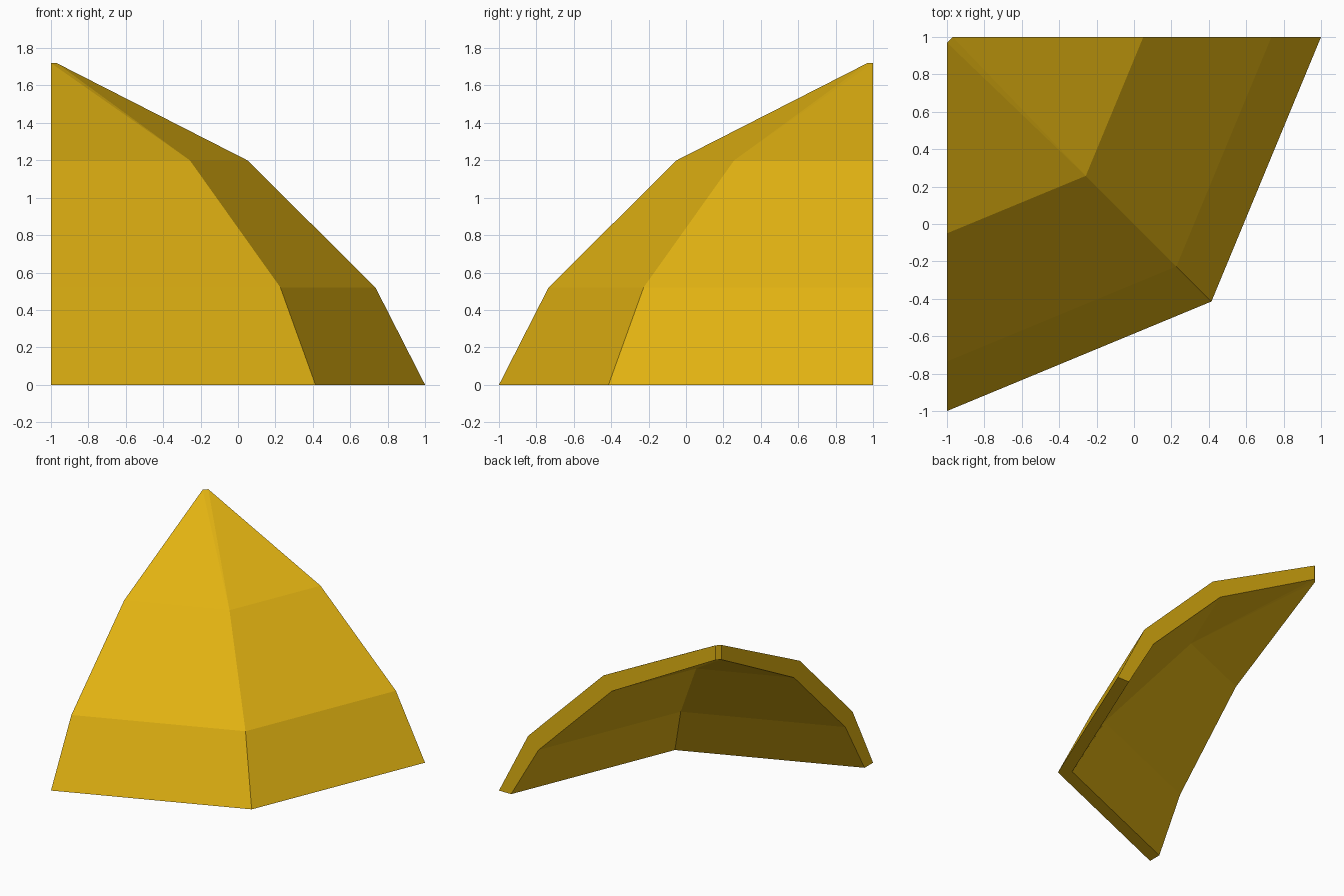
import bpy, bmesh, math

if "Cube" in bpy.data.objects:
    bpy.data.objects.remove(bpy.data.objects["Cube"])

# Gold paint
gold = bpy.data.materials.new("gold")
gold.diffuse_color = (0.76, 0.45, 0.006, 1.0)
gold.use_nodes = True
gold.node_tree.nodes["Principled BSDF"].inputs["Base Color"].default_value = gold.diffuse_color

AXIS = (-1.0, 1.0)              # dome axis, at the back left corner
ANGLES = (0, -45, -90)          # two octagon sides make a quarter dome
TIP = 0.03                      # radius of the small cut at the apex
OUTER = [(2.00, 0.0), (1.735, 0.52), (1.05, 1.20)]
INNER = [(1.89, 0.0), (1.64, 0.43), (0.975, 1.09)]


def polar(bm, r, deg, z):
    a = math.radians(deg)
    return bm.verts.new((AXIS[0] + r * math.cos(a), AXIS[1] + r * math.sin(a), z))


def skin(bm, profile, tip_z):
    """One faceted skin; returns its rows from base to tip."""
    rows = [[polar(bm, r, d, z) for d in ANGLES] for r, z in profile]
    tip = [polar(bm, TIP, d, tip_z) for d in (ANGLES[0], ANGLES[-1])]
    for low, high in zip(rows, rows[1:]):
        for i in range(2):
            bm.faces.new((low[i], low[i + 1], high[i + 1], high[i]))
    a, m, b = rows[-1]
    bm.faces.new((a, m, tip[0]))
    bm.faces.new((m, b, tip[1]))
    bm.faces.new((m, tip[1], tip[0]))
    return rows + [tip]


bm = bmesh.new()
outer = skin(bm, OUTER, 1.72)
inner = skin(bm, INNER, 1.60)


# Rim loop: along the base, up one cut side, across the tip and down the other
def rim(rows):
    return rows[0] + [r[-1] for r in rows[1:]] + [r[0] for r in rows[:0:-1]]


o, n = rim(outer), rim(inner)
for i in range(len(o)):
    j = (i + 1) % len(o)
    bm.faces.new((o[i], o[j], n[j], n[i]))
bmesh.ops.recalc_face_normals(bm, faces=bm.faces)

mesh = bpy.data.meshes.new("quarter_dome_shell")
bm.to_mesh(mesh)
bm.free()
mesh.materials.append(gold)
shell = bpy.data.objects.new("quarter_dome_shell", mesh)
bpy.context.collection.objects.link(shell)
